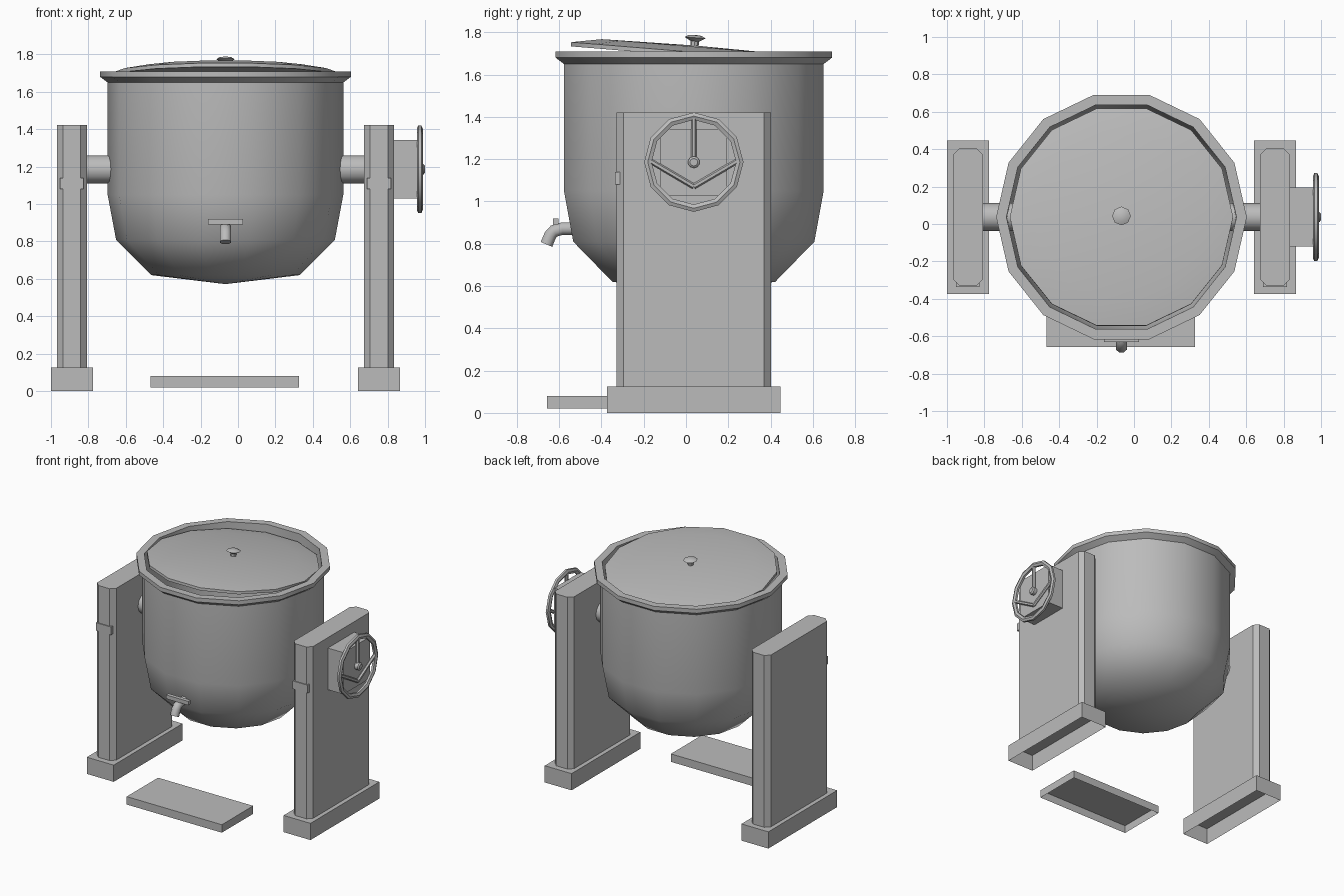
import bpy, bmesh, math
from mathutils import Vector, Matrix

if "Cube" in bpy.data.objects:
    bpy.data.objects.remove(bpy.data.objects["Cube"])

CX, CY, AXLE_Z = -0.067, 0.037, 1.186
steel = bpy.data.materials.new("steel_grey")
steel.diffuse_color = (0.5, 0.5, 0.5, 1)
steel.use_nodes = True
steel.node_tree.nodes["Principled BSDF"].inputs["Base Color"].default_value = steel.diffuse_color


def finish(name, bm, smooth=None):
    bmesh.ops.recalc_face_normals(bm, faces=bm.faces)
    me = bpy.data.meshes.new(name)
    bm.to_mesh(me)
    bm.free()
    me.materials.append(steel)
    ob = bpy.data.objects.new(name, me)
    bpy.context.collection.objects.link(ob)
    if smooth:
        bpy.ops.object.select_all(action='DESELECT')
        ob.select_set(True)
        bpy.context.view_layer.objects.active = ob
        bpy.ops.object.shade_smooth_by_angle(angle=math.radians(smooth))
    return ob


def box(name, x, y, z, chamfer=0, open_bottom=False):
    """Box from min/max pairs, optionally with chamfered uprights or no underside."""
    bm = bmesh.new()
    bmesh.ops.create_cube(bm, size=1)
    for v in bm.verts:
        v.co = [r[0] if c < 0 else r[1] for c, r in zip(v.co, (x, y, z))]
    if chamfer:
        uprights = [e for e in bm.edges if abs(e.verts[0].co.z - e.verts[1].co.z) > 0.01]
        bmesh.ops.bevel(bm, geom=uprights, offset=chamfer, segments=1, affect='EDGES')
    if open_bottom:
        bm.normal_update()
        bmesh.ops.delete(bm, geom=[f for f in bm.faces if f.normal.z < -0.9], context='FACES')
    return finish(name, bm)


def lathe(name, profile, sides, matrix, smooth=40, closed=False):
    """Turn a (radius, height) profile around local z."""
    bm = bmesh.new()
    rings = []
    for r, h in profile:
        n = 1 if r == 0 else sides
        rings.append([bm.verts.new(matrix @ Vector((r * math.cos(math.tau * i / sides),
                      r * math.sin(math.tau * i / sides), h))) for i in range(n)])
    pairs = list(zip(rings, rings[1:])) + ([(rings[-1], rings[0])] if closed else [])
    for a, b in pairs:
        for i in range(sides):
            j = (i + 1) % sides
            quad = [a[i % len(a)], a[j % len(a)], b[j % len(b)], b[i % len(b)]]
            bm.faces.new(list(dict.fromkeys(quad)))
    return finish(name, bm, smooth)


def tube(name, points, radii, sides=8):
    """Round pipe along points lying in the yz plane."""
    pts = [Vector(p) for p in points]
    bm = bmesh.new()
    rings = []
    for i, p in enumerate(pts):
        d = (pts[min(i + 1, len(pts) - 1)] - pts[max(i - 1, 0)]).normalized()
        u = Vector((1, 0, 0))
        w = d.cross(u)
        rings.append([bm.verts.new(p + radii[i] * (u * math.cos(a) + w * math.sin(a)))
                      for a in (math.tau * (k + 0.5) / sides for k in range(sides))])
    for a, b in zip(rings, rings[1:]):
        for i in range(sides):
            j = (i + 1) % sides
            bm.faces.new((a[i], a[j], b[j], b[i]))
    bm.faces.new(rings[0])
    bm.faces.new(rings[-1])
    return finish(name, bm, 50)


along_x = Matrix.Rotation(math.pi / 2, 4, 'Y')

# Kettle: outer wall, flared rim and inner wall
lathe("kettle", [(0, 0.572), (0.395, 0.62), (0.585, 0.81), (0.63, 1.05), (0.63, 1.65),
                 (0.67, 1.68), (0.67, 1.71), (0.615, 1.71), (0.61, 1.05), (0.56, 0.83),
                 (0.38, 0.65), (0, 0.61)], 14, Matrix.Translation((CX, CY, 0)))

# Lid, tilted up at the front, with its knob
tilt = Matrix.Translation((CX, CY, 1.70)) @ Matrix.Rotation(math.radians(-4.7), 4, 'X')
lathe("lid", [(0, 0.038), (0.45, 0.032), (0.597, 0.006), (0.597, -0.014), (0, -0.006)], 14, tilt)
lathe("lid_knob", [(0, 0.088), (0.03, 0.086), (0.05, 0.075), (0.02, 0.058), (0.02, 0.03)], 8, tilt)

# Drain tap and its handle
tube("drain_tap", [(CX, -0.5, 0.872), (CX, -0.585, 0.872), (CX, -0.625, 0.86), (CX, -0.642, 0.84),
                   (CX, -0.66, 0.797)], [0.032] * 5)
box("tap_handle", (CX - 0.093, CX + 0.093), (-0.63, -0.602), (0.89, 0.919))

# Stands either side: foot, post, front latch and axle
for side, s in (("left", -1), ("right", 1)):
    px = CX + s * 0.821
    box(side + "_foot", (px - 0.112, px + 0.112), (CY - 0.41, CY + 0.41), (0, 0.126), open_bottom=True)
    box(side + "_post", (px - 0.08, px + 0.08), (CY - 0.366, CY + 0.366), (0.126, 1.422), chamfer=0.033)
    box(side + "_latch", (px - 0.063, px + 0.063), (CY - 0.373, CY - 0.345), (1.08, 1.14))
    ax = CX + s * 0.67
    lathe(side + "_axle", [(0.075, -0.09), (0.075, 0.09)], 12,
          Matrix.Translation((ax, CY, AXLE_Z)) @ along_x)

# Floor pedal plate, open underneath
box("floor_plate", (-0.468, 0.326), (-0.658, -0.285), (0.02, 0.08), open_bottom=True)

# Gearbox and handwheel on the right post
box("gearbox", (0.834, 0.965), (CY - 0.157, CY + 0.157), (AXLE_Z - 0.157, AXLE_Z + 0.157))
wheel = Matrix.Translation((0.972, CY, AXLE_Z)) @ along_x
lathe("handwheel_rim", [(0.235, -0.008), (0.235, 0.008), (0.218, 0.016), (0.2, 0.008),
                        (0.2, -0.008), (0.218, -0.016)], 12, wheel, 35, closed=True)
lathe("handwheel_hub", [(0, -0.02), (0.028, -0.02), (0.028, 0.02), (0.018, 0.028), (0, 0.028)], 10, wheel)
# Spokes: one upright, two forming a V below the hub
for name, a, b in (("top", (0, 0.02), (0, 0.215)), ("left", (0, -0.115), (-0.205, 0.005)),
                   ("right", (0, -0.115), (0.205, 0.005))):
    tube(name + "_spoke", [(0.972, CY + a[0], AXLE_Z + a[1]), (0.972, CY + b[0], AXLE_Z + b[1])],
         [0.013, 0.013], 6)
